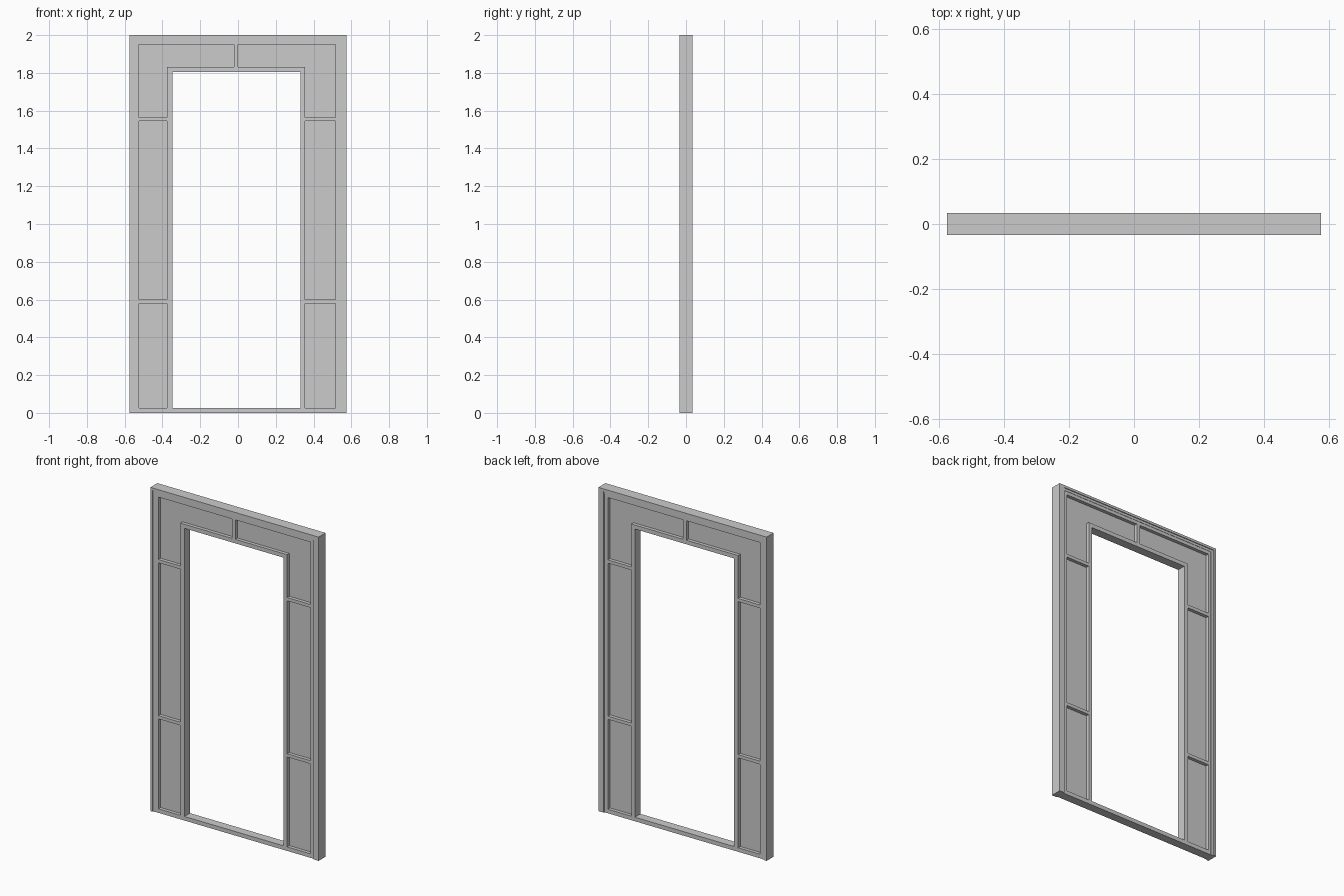
import bpy

if "Cube" in bpy.data.objects:
    bpy.data.objects.remove(bpy.data.objects["Cube"])

# Half depths of the layers (front and back match)
RIM, FRAME, PANEL = 0.034, 0.027, 0.006


def extrude(name, pts, half):
    """Extrude an x-z outline symmetrically along y."""
    n = len(pts)
    verts = [(x, y, z) for y in (-half, half) for x, z in pts]
    faces = [tuple(range(n)), tuple(range(2 * n - 1, n - 1, -1))]
    faces += [(i, i + n, (i + 1) % n + n, (i + 1) % n) for i in range(n)]
    mesh = bpy.data.meshes.new(name)
    mesh.from_pydata(verts, [], faces)
    mesh.update()
    obj = bpy.data.objects.new(name, mesh)
    bpy.context.collection.objects.link(obj)
    return obj


def arch(name, outer, inner, base, half):
    """Inverted U outline; outer/inner are (left, right, top)."""
    ol, orr, ot = outer
    il, ir, it = inner
    return extrude(name, [(ol, base), (il, base), (il, it), (ir, it),
                          (ir, base), (orr, base), (orr, ot), (ol, ot)], half)


def bar(name, x0, x1, z0, z1, half):
    return extrude(name, [(x0, z0), (x1, z0), (x1, z1), (x0, z1)], half)


# Raised outer rim, stepped down to the surrounding frame
arch("outer_rim", (-0.575, 0.575, 2.0), (-0.56, 0.54, 1.985), 0, RIM)
arch("rim_step", (-0.56, 0.54, 1.985), (-0.54, 0.539, 1.97), 0, FRAME + 0.002)
arch("outer_frame", (-0.54, 0.539, 1.97), (-0.525, 0.515, 1.95), 0, FRAME)

# Frame lining the opening and the sill below
arch("door_lining", (-0.375, 0.355, 1.83), (-0.347, 0.33, 1.805), 0.025, FRAME)
bar("bottom_sill", -0.525, 0.515, 0, 0.025, FRAME)

# Thin recessed panel filling the wall
arch("recessed_panel", (-0.525, 0.515, 1.95), (-0.375, 0.355, 1.83), 0.025, PANEL)

# Cross rails on both sides and the short post over the opening
for side, x0, x1 in (("left", -0.525, -0.375), ("right", 0.355, 0.515)):
    for z in (0.59, 1.555):
        bar(f"cross_rail_{side}", x0, x1, z - 0.01, z + 0.01, FRAME)
bar("header_post", -0.021, 0.001, 1.83, 1.95, FRAME)
